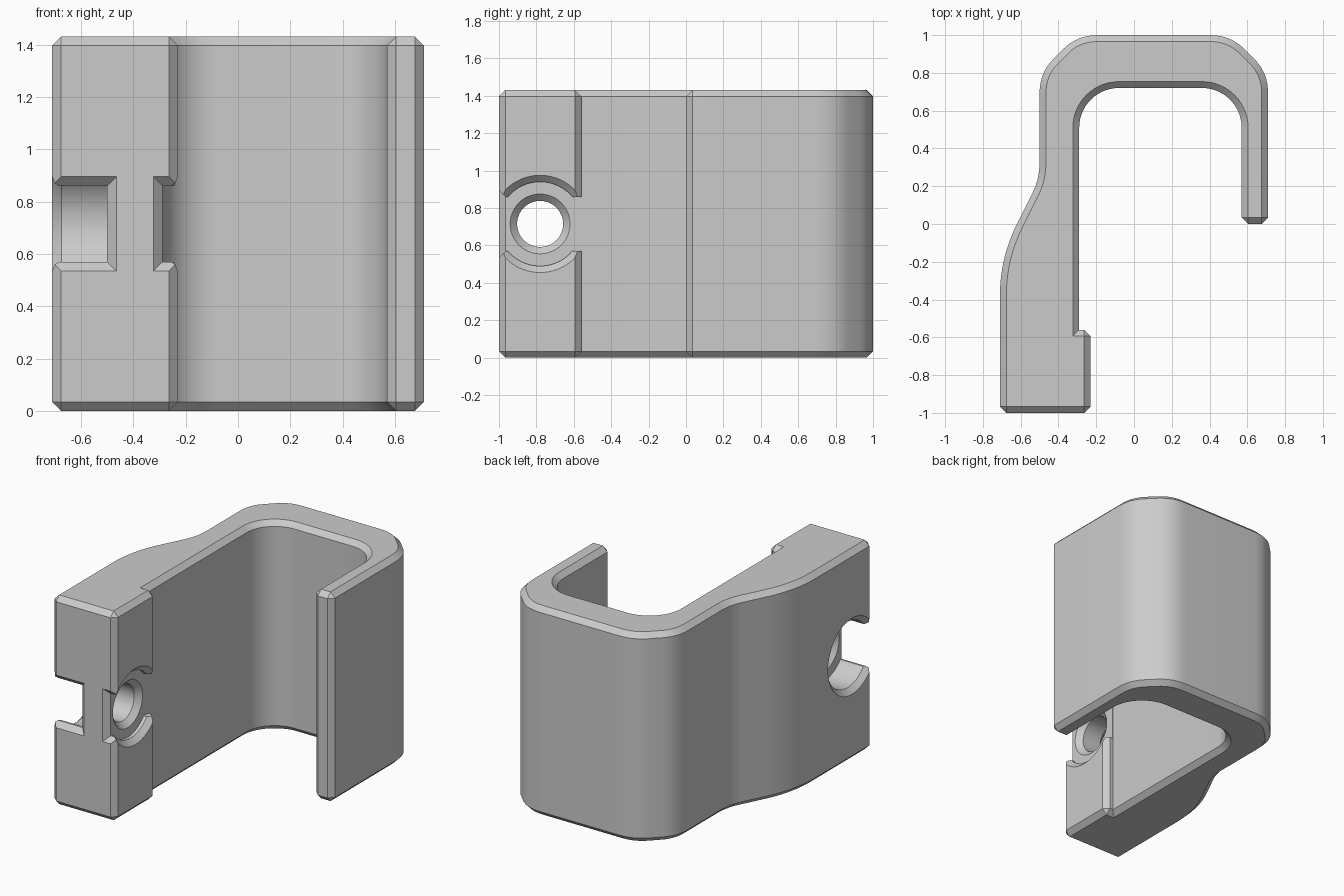
import bpy, bmesh, math
from mathutils import Vector

cube = bpy.data.objects.get("Cube")
if cube:
    bpy.data.objects.remove(cube)

HEIGHT, C = 1.43, 0.034           # overall height, chamfer size
HOLE_Y, HOLE_Z = -0.78, HEIGHT / 2

grey = bpy.data.materials.new("plain_grey")
grey.use_nodes = True
grey.diffuse_color = (0.6, 0.6, 0.6, 1)
grey.node_tree.nodes["Principled BSDF"].inputs["Base Color"].default_value = (0.6, 0.6, 0.6, 1)


def loft(name, rings):
    """Skin equal-length rings of points into a closed solid."""
    bm = bmesh.new()
    rows = [[bm.verts.new(p) for p in ring] for ring in rings]
    n = len(rows[0])
    for a, b in zip(rows, rows[1:]):
        for i in range(n):
            j = (i + 1) % n
            bm.faces.new((a[i], a[j], b[j], b[i]))
    bm.faces.new(rows[0])
    bm.faces.new(rows[-1])
    bmesh.ops.remove_doubles(bm, verts=bm.verts, dist=0.0005)
    bmesh.ops.recalc_face_normals(bm, faces=bm.faces)
    mesh = bpy.data.meshes.new(name)
    bm.to_mesh(mesh)
    bm.free()
    mesh.materials.append(grey)
    obj = bpy.data.objects.new(name, mesh)
    bpy.context.collection.objects.link(obj)
    return obj


def bend(a, ctrl, b, steps=8):
    """Curved run of profile points from a to b."""
    a, ctrl, b = Vector(a), Vector(ctrl), Vector(b)
    ts = [i / steps for i in range(steps + 1)]
    return [(a * (1 - t) ** 2 + ctrl * 2 * t * (1 - t) + b * t * t, False) for t in ts]


def arc(cx, cy, r, start, steps=14):
    """Quarter turn, counter-clockwise from the start angle."""
    return [(Vector((cx + r * math.cos(start + math.pi / 2 * i / steps),
                     cy + r * math.sin(start + math.pi / 2 * i / steps))), False)
            for i in range(steps + 1)]


def corner(x, y, sharp=True):
    return [(Vector((x, y)), sharp)]


# Hook profile, clockwise; flagged corners get a chamfered upright edge
back_corner = (bend((-0.5, 0.69), (-0.5, 0.80), (-0.43, 0.87))
               + bend((-0.37, 0.93), (-0.30, 1), (-0.19, 1)))
mirrored = [(Vector((0.21 - p.x, p.y)), s) for p, s in reversed(back_corner)]
profile = (corner(-0.71, -1)
           + bend((-0.71, -0.38), (-0.71, -0.18), (-0.62, 0))
           + bend((-0.535, 0.17), (-0.5, 0.24), (-0.5, 0.33))
           + back_corner + mirrored
           + corner(0.71, 0) + corner(0.57, 0)
           + arc(0.36, 0.51, 0.21, 0)
           + arc(-0.08, 0.51, 0.21, math.pi / 2)
           + corner(-0.29, -0.56, False)
           + corner(-0.23, -0.56) + corner(-0.23, -1))

wall, inset = [], []
for i, (p, sharp) in enumerate(profile):
    before = (p - profile[i - 1][0]).normalized()
    after = (profile[(i + 1) % len(profile)][0] - p).normalized()
    n1, n2 = Vector((before.y, -before.x)), Vector((after.y, -after.x))
    inner = p + (n1 + n2) * C / (1 + n1.dot(n2))
    wall += [p - before * C, p + after * C] if sharp else [p]
    inset += [inner, inner] if sharp else [inner]

body = loft("hook_bracket", [[(p.x, p.y, z) for p in ring] for ring, z in
                             ((inset, 0), (wall, C), (wall, HEIGHT - C), (inset, HEIGHT))])

# Screw hole with a chamfered recess on each side
steps = ((-0.75, 0.30), (-0.675, 0.225), (-0.5, 0.225), (-0.5, 0.16), (-0.465, 0.123),
         (-0.325, 0.123), (-0.288, 0.16), (-0.288, 0.225), (-0.265, 0.225), (-0.19, 0.30))
SEG = 72
hole = loft("hole_cutter", [[(x, HOLE_Y + r * math.cos(math.tau * k / SEG),
                              HOLE_Z + r * math.sin(math.tau * k / SEG))
                             for k in range(SEG)] for x, r in steps])


def slot(name, sections, far):
    """Slot cutter from (y, floor x, half height) sections, open towards x = far."""
    return loft(name, [[(far, y, HOLE_Z - h), (x, y, HOLE_Z - h),
                        (x, y, HOLE_Z + h), (far, y, HOLE_Z + h)] for y, x, h in sections])


# Recess openings through the front and the step, flared at the front face
cutters = [hole,
           slot("outer_slot_cutter", ((-0.9, -0.5, 0.145), (-0.965, -0.5, 0.145),
                                      (-1.05, -0.415, 0.23)), -0.9),
           slot("inner_slot_cutter", ((-0.9, -0.288, 0.145), (-0.965, -0.288, 0.145),
                                      (-1.05, -0.373, 0.23)), -0.1),
           slot("step_slot_cutter", ((-0.65, -0.288, 0.145), (-0.5, -0.288, 0.145)), -0.1)]

bpy.ops.object.select_all(action="DESELECT")
bpy.context.view_layer.objects.active = body
body.select_set(True)
for cutter in cutters:
    mod = body.modifiers.new(cutter.name, "BOOLEAN")
    mod.operation, mod.solver, mod.object = "DIFFERENCE", "EXACT", cutter
    bpy.ops.object.modifier_apply(modifier=mod.name)
    bpy.data.objects.remove(cutter)
bpy.ops.object.shade_smooth_by_angle(angle=math.radians(25))
